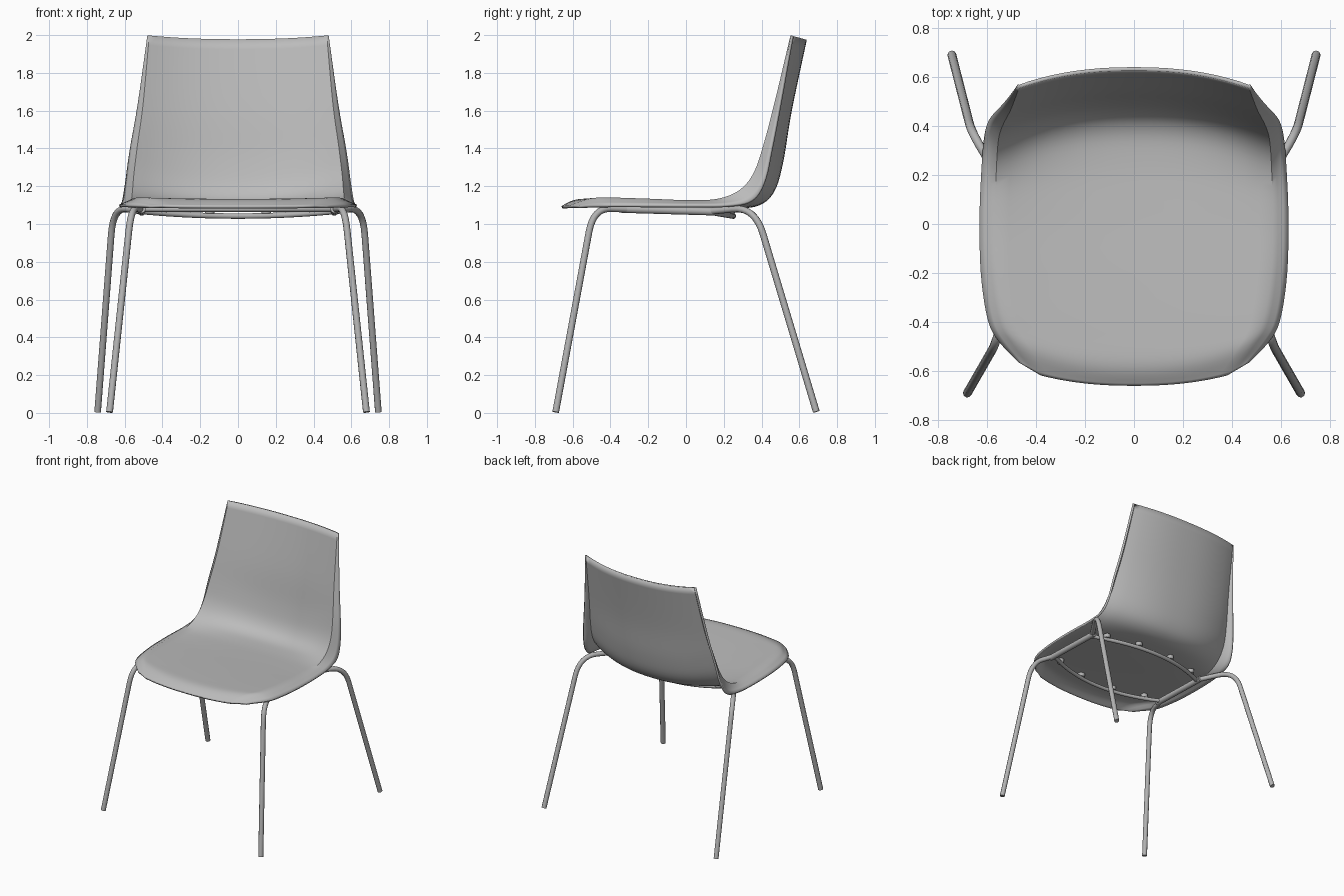
import bpy, bmesh, math
from mathutils import Vector

if "Cube" in bpy.data.objects:
    bpy.data.objects.remove(bpy.data.objects["Cube"])


def material(name, v):
    m = bpy.data.materials.new(name)
    m.diffuse_color = (v, v, v, 1)
    m.use_nodes = True
    m.node_tree.nodes["Principled BSDF"].inputs["Base Color"].default_value = m.diffuse_color
    return m


SHELL = material("shell grey", 0.5)
STEEL = material("steel grey", 0.45)


def finish(obj, mat, angle=40):
    obj.data.materials.clear()
    obj.data.materials.append(mat)
    bpy.ops.object.select_all(action='DESELECT')
    obj.select_set(True)
    bpy.context.view_layer.objects.active = obj
    bpy.ops.object.shade_smooth_by_angle(angle=math.radians(angle))


def spline(rows, steps):
    """Catmull-Rom interpolation of equal-length number rows."""
    out = []
    n = len(rows)
    for i in range(n - 1):
        p = [rows[max(0, min(n - 1, i + k))] for k in (-1, 0, 1, 2)]
        for s in range(steps):
            t = s / steps
            out.append([0.5 * (2 * b + (c - a) * t + (2 * a - 5 * b + 4 * c - d) * t * t
                               + (3 * b - a - 3 * c + d) * t ** 3) for a, b, c, d in zip(*p)])
    return out + [list(rows[-1])]


# Shell sections from front lip to back top:
# centre y, z | fold x, y, z | edge x, y, z
SECTIONS = [
    (-0.66, 1.095, 0.38, -0.618, 1.098, 0.47, -0.565, 1.098),
    (-0.58, 1.130, 0.46, -0.505, 1.135, 0.555, -0.475, 1.100),
    (-0.45, 1.130, 0.525, -0.400, 1.140, 0.598, -0.385, 1.102),
    (-0.20, 1.118, 0.560, -0.200, 1.134, 0.625, -0.200, 1.102),
    (0.05, 1.104, 0.567, 0.030, 1.126, 0.630, 0.030, 1.102),
    (0.25, 1.097, 0.563, 0.180, 1.136, 0.622, 0.230, 1.104),
    (0.38, 1.112, 0.558, 0.290, 1.185, 0.612, 0.350, 1.130),
    (0.455, 1.180, 0.550, 0.360, 1.275, 0.597, 0.412, 1.225),
    (0.50, 1.330, 0.532, 0.410, 1.420, 0.574, 0.448, 1.390),
    (0.545, 1.600, 0.502, 0.468, 1.640, 0.532, 0.493, 1.630),
    (0.625, 1.978, 0.470, 0.553, 1.998, 0.480, 0.557, 1.998),
]


def make_shell():
    bm = bmesh.new()
    grid = []
    for cy, cz, fx, fy, fz, ex, ey, ez in spline(SECTIONS, 5):
        half = []
        for i in range(11):
            u = i / 10
            k = u ** 2.3
            half.append(Vector((fx * u, cy + (fy - cy) * k, cz + (fz - cz) * k)))
        fold, edge = half[-1], Vector((ex, ey, ez))
        for t in (0.33, 0.67, 1.0):
            half.append(fold.lerp(edge, t))
        full = [Vector((-p.x, p.y, p.z)) for p in half[:0:-1]] + half
        grid.append([bm.verts.new(p) for p in full])
    for a, b in zip(grid, grid[1:]):
        for j in range(len(a) - 1):
            bm.faces.new((a[j], a[j + 1], b[j + 1], b[j]))
    me = bpy.data.meshes.new("seat_shell")
    bm.to_mesh(me)
    bm.free()
    obj = bpy.data.objects.new("seat_shell", me)
    bpy.context.collection.objects.link(obj)
    sol = obj.modifiers.new("thickness", 'SOLIDIFY')
    sol.thickness = 0.015
    sol.offset = -1
    finish(obj, SHELL)


def fillet(points, radius):
    """Round the inner corners of a polyline."""
    pts = [Vector(p) for p in points]
    out = [pts[0]]
    for a, b, c in zip(pts, pts[1:], pts[2:]):
        p = b + (a - b).normalized() * min(radius, (a - b).length * 0.48)
        q = b + (c - b).normalized() * min(radius, (c - b).length * 0.48)
        for i in range(9):
            t = i / 8
            out.append(p * (1 - t) ** 2 + b * 2 * t * (1 - t) + q * t * t)
    return out + [pts[-1]]


def tube(name, pts, radius):
    cu = bpy.data.curves.new(name, 'CURVE')
    cu.dimensions = '3D'
    cu.bevel_depth = radius
    cu.bevel_resolution = 3
    cu.use_fill_caps = True
    sp = cu.splines.new('POLY')
    sp.points.add(len(pts) - 1)
    for sp_pt, p in zip(sp.points, pts):
        sp_pt.co = (p[0], p[1], p[2], 1)
    obj = bpy.data.objects.new(name, cu)
    bpy.context.collection.objects.link(obj)
    bpy.ops.object.select_all(action='DESELECT')
    obj.select_set(True)
    bpy.context.view_layer.objects.active = obj
    bpy.ops.object.convert(target='MESH')
    finish(bpy.context.object, STEEL, 50)


def disc(name, x, y, z, r, h):
    bpy.ops.mesh.primitive_cylinder_add(vertices=16, radius=r, depth=h, location=(x, y, z))
    bpy.context.object.name = name
    finish(bpy.context.object, STEEL)


make_shell()

for s, side in ((-1, "left"), (1, "right")):
    # Legs bend under the seat into the side rails
    tube(side + "_front_leg", fillet([(s * 0.68, -0.69, 0.004), (s * 0.565, -0.49, 1.085),
                                      (s * 0.51, -0.30, 1.078)], 0.13), 0.018)
    tube(side + "_rear_leg", fillet([(s * 0.743, 0.69, 0.006), (s * 0.66, 0.365, 1.09),
                                     (s * 0.51, 0.13, 1.068)], 0.15), 0.018)
    tube(side + "_rail", [(s * 0.51, -0.34, 1.080), (s * 0.51, 0.15, 1.066)], 0.022)
    # Fixing pads below the shell
    for i, (x, y, z) in enumerate([(0.40, 0.17, 1.075), (0.15, 0.235, 1.07),
                                   (0.40, -0.36, 1.10), (0.15, -0.42, 1.10)]):
        disc(f"{side}_pad_{i}", s * x, y, z, 0.025, 0.03)


# Bowed cross bars joining the rails
def bow(y0, y1, z0, z1):
    ts = [i / 12 - 1 for i in range(25)]
    return [(0.51 * t, y1 + (y0 - y1) * t * t, z1 + (z0 - z1) * t * t) for t in ts]


tube("rear_cross_bar", bow(0.11, 0.25, 1.066, 1.042), 0.015)
tube("front_cross_bar", bow(-0.30, -0.43, 1.078, 1.078), 0.014)
